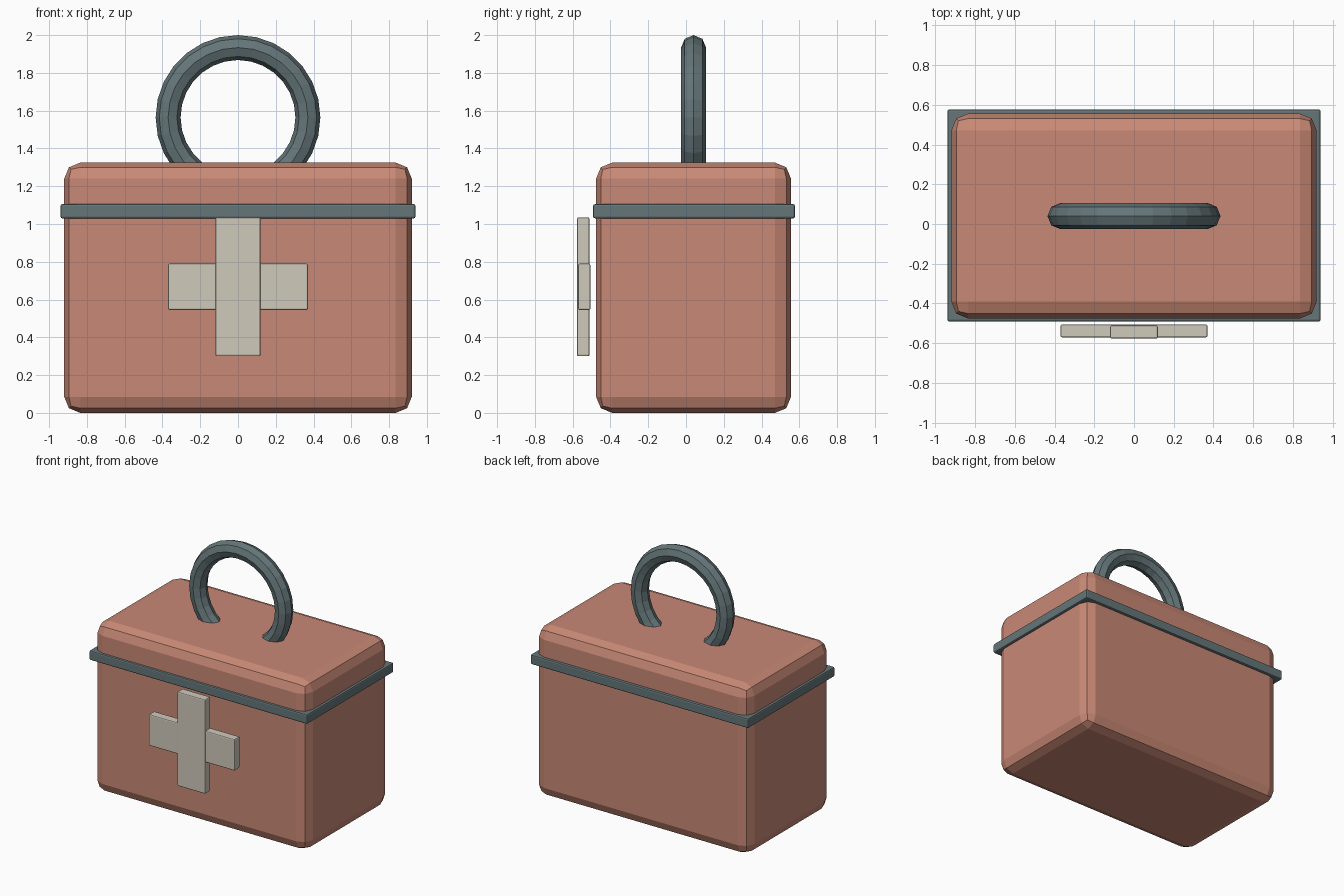
import bpy
import bmesh
from math import pi
from mathutils import Matrix, Vector

cube = bpy.data.objects.get("Cube")
if cube:
    bpy.data.objects.remove(cube, do_unlink=True)


def make_material(name, rgb):
    mat = bpy.data.materials.new(name)
    mat.use_nodes = True
    mat.diffuse_color = (*rgb, 1)
    mat.node_tree.nodes["Principled BSDF"].inputs["Base Color"].default_value = (*rgb, 1)
    return mat


def bevelled_box(name, low, high, mat, width, segments):
    """Box between two corners with bevelled edges."""
    low, high = Vector(low), Vector(high)
    bm = bmesh.new()
    bmesh.ops.create_cube(bm, size=1, matrix=Matrix.Translation((low + high) / 2)
                          @ Matrix.Diagonal((*(high - low), 1)))
    mesh = bpy.data.meshes.new(name)
    bm.to_mesh(mesh)
    bm.free()
    mesh.materials.append(mat)
    obj = bpy.data.objects.new(name, mesh)
    bpy.context.collection.objects.link(obj)
    bevel = obj.modifiers.new("edge_bevel", 'BEVEL')
    bevel.width = width
    bevel.segments = segments
    return obj


coral = make_material("coral_red", (0.58, 0.25, 0.18))
slate = make_material("slate_grey", (0.13, 0.18, 0.19))
cream = make_material("cream", (0.63, 0.59, 0.50))

# Case body and the band around the lid seam
bevelled_box("case_body", (-0.92, -0.476, 0), (0.92, 0.556, 1.325), coral, 0.085, 2)
bevelled_box("lid_band", (-0.94, -0.492, 1.03), (0.94, 0.577, 1.105), slate, 0.01, 2)

# Raised cross on the front
bevelled_box("cross_upright", (-0.12, -0.577, 0.30), (0.12, -0.511, 1.035), cream, 0.008, 2)
bevelled_box("cross_bar", (-0.37, -0.571, 0.545), (0.37, -0.506, 0.79), cream, 0.008, 2)

# Ring handle sunk into the lid
bpy.ops.mesh.primitive_torus_add(major_radius=0.37, minor_radius=0.066,
                                 major_segments=28, minor_segments=8,
                                 location=(0, 0.04, 1.564), rotation=(pi / 2, 0, 0))
handle = bpy.context.object
handle.name = "handle"
handle.data.materials.append(slate)
